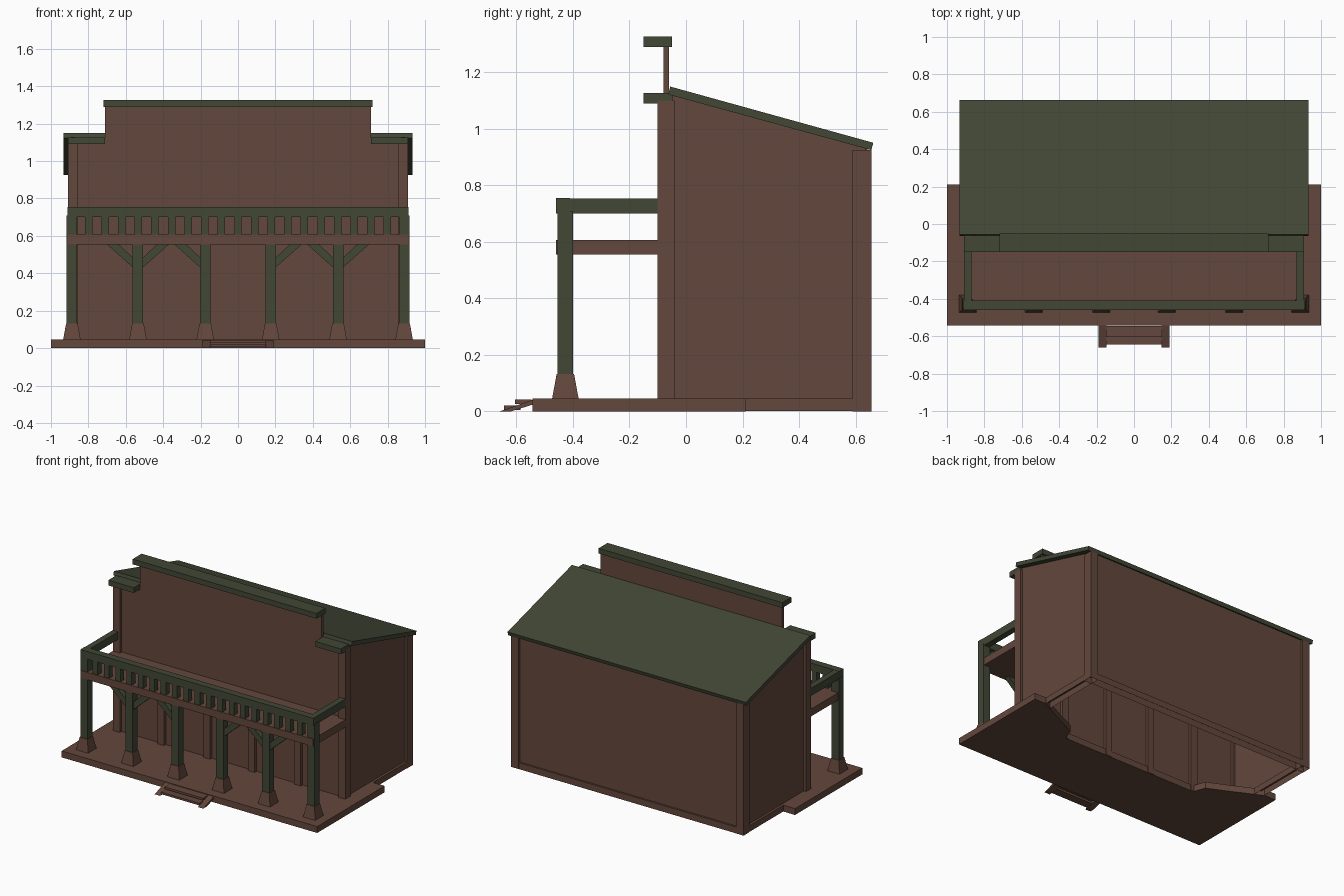
import bpy

if "Cube" in bpy.data.objects:
    bpy.data.objects.remove(bpy.data.objects["Cube"])


def material(name, col):
    m = bpy.data.materials.new(name)
    m.diffuse_color = (*col, 1)
    m.use_nodes = True
    m.node_tree.nodes["Principled BSDF"].inputs["Base Color"].default_value = m.diffuse_color
    return m


BROWN = material("brown_wood", (0.125, 0.063, 0.045))
GREEN = material("dark_green_paint", (0.054, 0.063, 0.036))


def make(name, verts, faces, mat):
    me = bpy.data.meshes.new(name)
    me.from_pydata(verts, [], faces)
    me.materials.append(mat)
    ob = bpy.data.objects.new(name, me)
    bpy.context.collection.objects.link(ob)
    return ob


def prism(name, profile, axis, a, b, mat, skip_start=False):
    """Extrude a 2D profile along an axis from a to b."""
    def place(p, t):
        return {'x': (t, p[0], p[1]), 'y': (p[0], t, p[1]), 'z': (p[0], p[1], t)}[axis]
    area = sum(p[0] * q[1] - q[0] * p[1] for p, q in zip(profile, profile[1:] + profile[:1]))
    if (area < 0) != (axis == 'y'):      # keep normals pointing outwards
        profile = profile[::-1]
    n = len(profile)
    verts = [place(p, a) for p in profile] + [place(p, b) for p in profile]
    faces = [] if skip_start else [tuple(reversed(range(n)))]
    faces += [tuple(range(n, 2 * n))]
    faces += [(i, (i + 1) % n, n + (i + 1) % n, n + i) for i in range(n)]
    return make(name, verts, faces, mat)


def box(name, x0, x1, y0, y1, z0, z1, mat, open_bottom=False):
    x0, x1 = sorted((x0, x1))
    return prism(name, [(x0, y0), (x1, y0), (x1, y1), (x0, y1)], 'z', z0, z1, mat, open_bottom)


def roof_under(y):
    return 1.126 - (y + 0.063) * 0.278


# Deck, notched at the back where it runs under the building
half = [(1, -0.543), (1, 0.21), (0.91, 0.21), (0.71, 0.11), (0.56, 0.04), (0.53, -0.045)]
prism("deck", half + [(-x, y) for x, y in reversed(half)], 'z', 0, 0.045, BROWN)

# Front wall with stepped false front
half = [(0.88, 0.0), (0.88, 1.10), (0.71, 1.10), (0.71, 1.29)]
prism("front_wall", half + [(-x, z) for x, z in reversed(half)], 'y', -0.08, -0.06, BROWN)
box("parapet_cap", -0.719, 0.719, -0.15, -0.05, 1.29, 1.327, GREEN)

# Back wall and back sill
box("back_wall", -0.88, 0.88, 0.625, 0.642, 0.03, roof_under(0.635), BROWN)
box("back_sill", -0.85, 0.85, 0.595, 0.655, 0, 0.045, BROWN, True)

# Sloped roof
prism("roof", [(-0.056, 1.150), (0.663, 0.951), (0.656, 0.925), (-0.063, 1.122)],
      'x', -0.932, 0.932, GREEN)

for s, side in ((1, "right"), (-1, "left")):
    # Side walls, sills, corner posts and shoulder caps
    prism(side + "_wall", [(-0.07, 0.03), (0.635, 0.03), (0.635, roof_under(0.635)),
                           (-0.07, roof_under(-0.07))],
          'x', *sorted((s * 0.873, s * 0.892)), BROWN)
    box(side + "_sill", s * 0.85, s * 0.909, -0.04, 0.595, 0.001, 0.045, BROWN, True)
    box(side + "_front_corner_post", s * 0.855, s * 0.91, -0.10, -0.04, 0.001, 1.10, BROWN)
    box(side + "_back_corner_post", s * 0.85, s * 0.91, 0.59, 0.656, 0,
        roof_under(0.656), BROWN, True)
    box(side + "_shoulder_cap", s * 0.71, s * 0.91, -0.15, -0.047, 1.09, 1.127, GREEN)

    # Side rail of the balcony
    box(side + "_side_rail", s * 0.868, s * 0.91, -0.42, -0.075, 0.70, 0.754, GREEN)

    # Porch posts on tapered bases, with wall battens behind the inner ones
    for i, px in enumerate((0.175, 0.535, 0.888)):
        x = s * px
        top = 0.71 if i == 2 else 0.56
        box(side + "_porch_post", x - 0.028, x + 0.028, -0.454, -0.400, 0.10, top, GREEN)
        w, t, yc = 0.055, 0.031, -0.427
        verts = [(x + dx * r, yc + dy * r, z) for r, z in ((w, 0.001), (t, 0.132))
                 for dx, dy in ((-1, -1), (1, -1), (1, 1), (-1, 1))]
        make(side + "_post_base", verts,
             [(3, 2, 1, 0), (4, 5, 6, 7)] +
             [(k, (k + 1) % 4, 4 + (k + 1) % 4, 4 + k) for k in range(4)], BROWN)
        if i < 2:
            box(side + "_wall_batten", x - 0.026, x + 0.026, -0.10, -0.04, 0.001, 0.56, BROWN)

    # Diagonal braces
    for px, d in ((0.175, 1), (0.535, 1), (0.535, -1)):
        pts = [(0.02, 0.425), (0.02, 0.478), (0.105, 0.557), (0.168, 0.557)]
        prism(side + "_brace", [(s * (px + d * u), z) for u, z in pts],
              'y', -0.445, -0.409, GREEN)

    # Step stringers
    prism(side + "_step_stringer", [(-0.66, 0), (-0.62, 0), (-0.54, 0.025), (-0.54, 0.042)],
          'x', *sorted((s * 0.148, s * 0.19)), BROWN)

# Balcony floor, front rail and balusters
box("balcony_floor", -0.91, 0.91, -0.46, -0.07, 0.555, 0.607, BROWN)
box("front_rail", -0.911, 0.911, -0.46, -0.41, 0.70, 0.755, GREEN)
for i in range(-9, 10):
    x = i * 0.0888
    box("baluster", x - 0.02, x + 0.02, -0.455, -0.415, 0.60, 0.705, GREEN)

# Step treads
box("upper_tread", -0.15, 0.15, -0.605, -0.546, 0.027, 0.042, BROWN)
box("lower_tread", -0.15, 0.15, -0.645, -0.585, 0.006, 0.021, BROWN)
